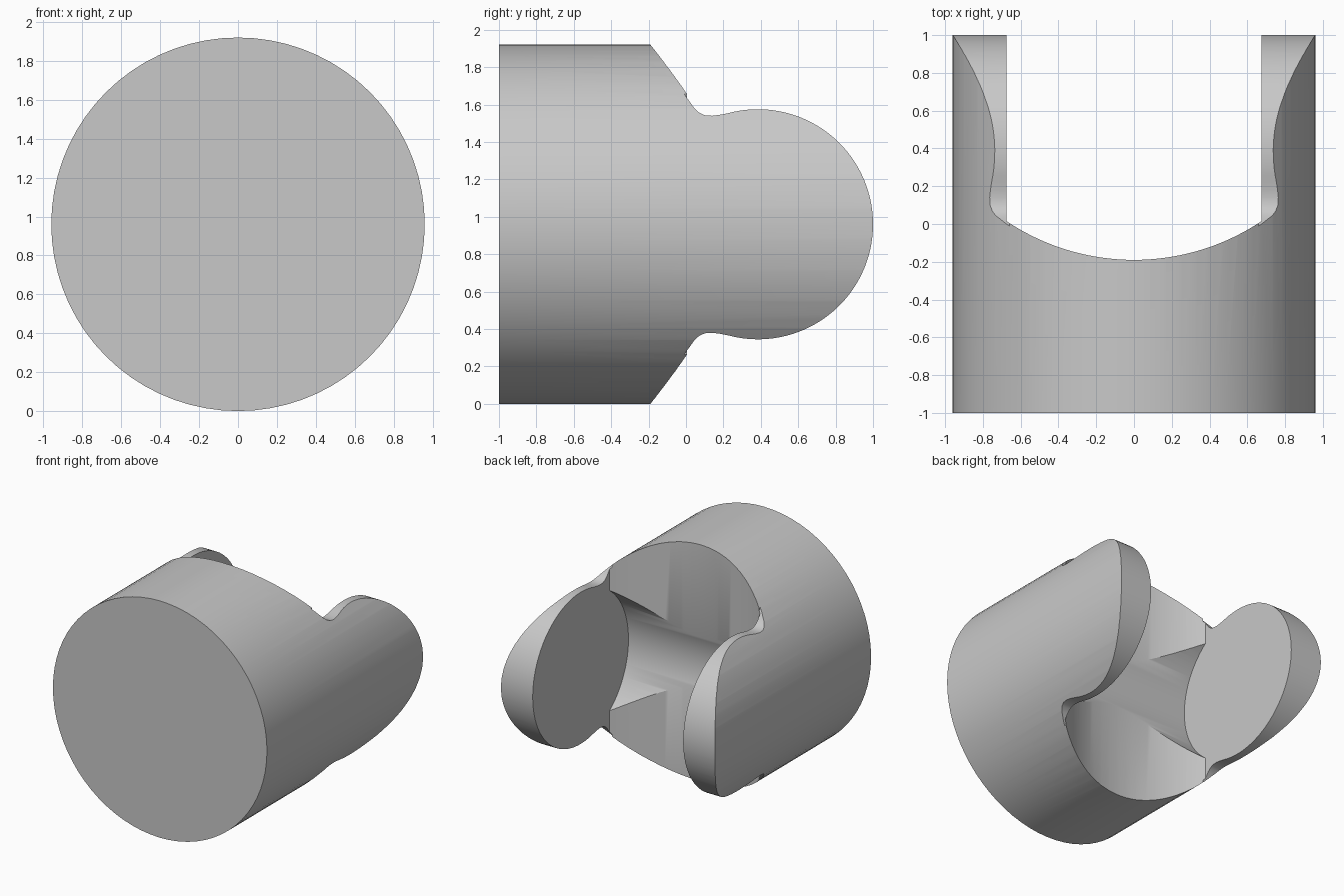
import bpy, bmesh
from math import sin, cos, radians, sqrt
from mathutils import Vector

cube = bpy.data.objects.get("Cube")
if cube:
    bpy.data.objects.remove(cube, do_unlink=True)

R = 0.96            # body radius, also the height of its axis
SLOT = 0.675        # half width between the ears
EAR_Y, EAR_R = 0.385, 0.615


def prism(name, outline, offset):
    """Extrude a closed outline of 3D points along an offset."""
    bm = bmesh.new()
    face = bm.faces.new([bm.verts.new(p) for p in outline])
    ext = bmesh.ops.extrude_face_region(bm, geom=[face], use_keep_orig=True)
    moved = [v for v in ext["geom"] if isinstance(v, bmesh.types.BMVert)]
    bmesh.ops.translate(bm, verts=moved, vec=Vector(offset))
    bmesh.ops.recalc_face_normals(bm, faces=bm.faces)
    mesh = bpy.data.meshes.new(name)
    bm.to_mesh(mesh)
    bm.free()
    obj = bpy.data.objects.new(name, mesh)
    bpy.context.collection.objects.link(obj)
    return obj


def arc(radius, start, end, steps):
    for i in range(steps + 1):
        a = radians(start + (end - start) * i / steps)
        yield radius * cos(a), radius * sin(a)


# Round body along y
circle = list(arc(R, 0, 360, 72))[:-1]
body = prism("clevis_body", [(x, -1, R + z) for x, z in circle], (0, 2, 0))
cutters = []

# Slot between the ears, with a curved upright back wall
wall_r, wall_y, n = 1.214, -0.19, 32
wall = []
for i in range(n + 1):
    x = SLOT * (2 * i / n - 1)
    wall.append((x, wall_y + wall_r - sqrt(wall_r ** 2 - x ** 2), -0.2))
slot = wall + [(SLOT, 1.3, -0.2), (-SLOT, 1.3, -0.2)]
cutters.append(prism("slot_cutter", slot, (0, 0, 2.4)))

# Round groove across the slot
groove = list(arc(EAR_R - 0.003, 0, 360, 80))[:-1]
cutters.append(prism("groove_cutter",
                     [(-SLOT, EAR_Y + y, R + z) for y, z in groove],
                     (2 * SLOT, 0, 0)))

# Waste above and below each rounded ear, with a filleted neck
neck = [(-0.33, 1.14), (0.02, 0.655), (0.045, 0.62), (0.07, 0.597),
        (0.1, 0.583), (0.14, 0.58), (0.18, 0.585)]
tip = [(EAR_Y + y, z) for y, z in arc(EAR_R, 105, 0, 32)]
waste = neck + tip + [(1.3, 0), (1.3, 1.14)]
for side in (-1, 1):
    for up in (-1, 1):
        cutters.append(prism("ear_cutter",
                             [(side * 0.66, y, R + up * z) for y, z in waste],
                             (side * 0.5, 0, 0)))

# Apply the cuts
for cutter in cutters:
    cutter.hide_render = True
    mod = body.modifiers.new(cutter.name, "BOOLEAN")
    mod.operation = "DIFFERENCE"
    mod.solver = "EXACT"
    mod.object = cutter
bpy.context.view_layer.update()
graph = bpy.context.evaluated_depsgraph_get()
final = bpy.data.meshes.new_from_object(body.evaluated_get(graph))
body.modifiers.clear()
body.data = final
for cutter in cutters:
    bpy.data.objects.remove(cutter, do_unlink=True)

# Plain grey material
grey = bpy.data.materials.new("plain_grey")
grey.use_nodes = True
colour = (0.58, 0.58, 0.58, 1)
grey.diffuse_color = colour
grey.node_tree.nodes["Principled BSDF"].inputs["Base Color"].default_value = colour
body.data.materials.clear()
body.data.materials.append(grey)

# Smooth shading with sharp edges kept
for obj in bpy.context.selected_objects:
    obj.select_set(False)
body.select_set(True)
bpy.context.view_layer.objects.active = body
bpy.ops.object.shade_smooth_by_angle(angle=radians(30))
